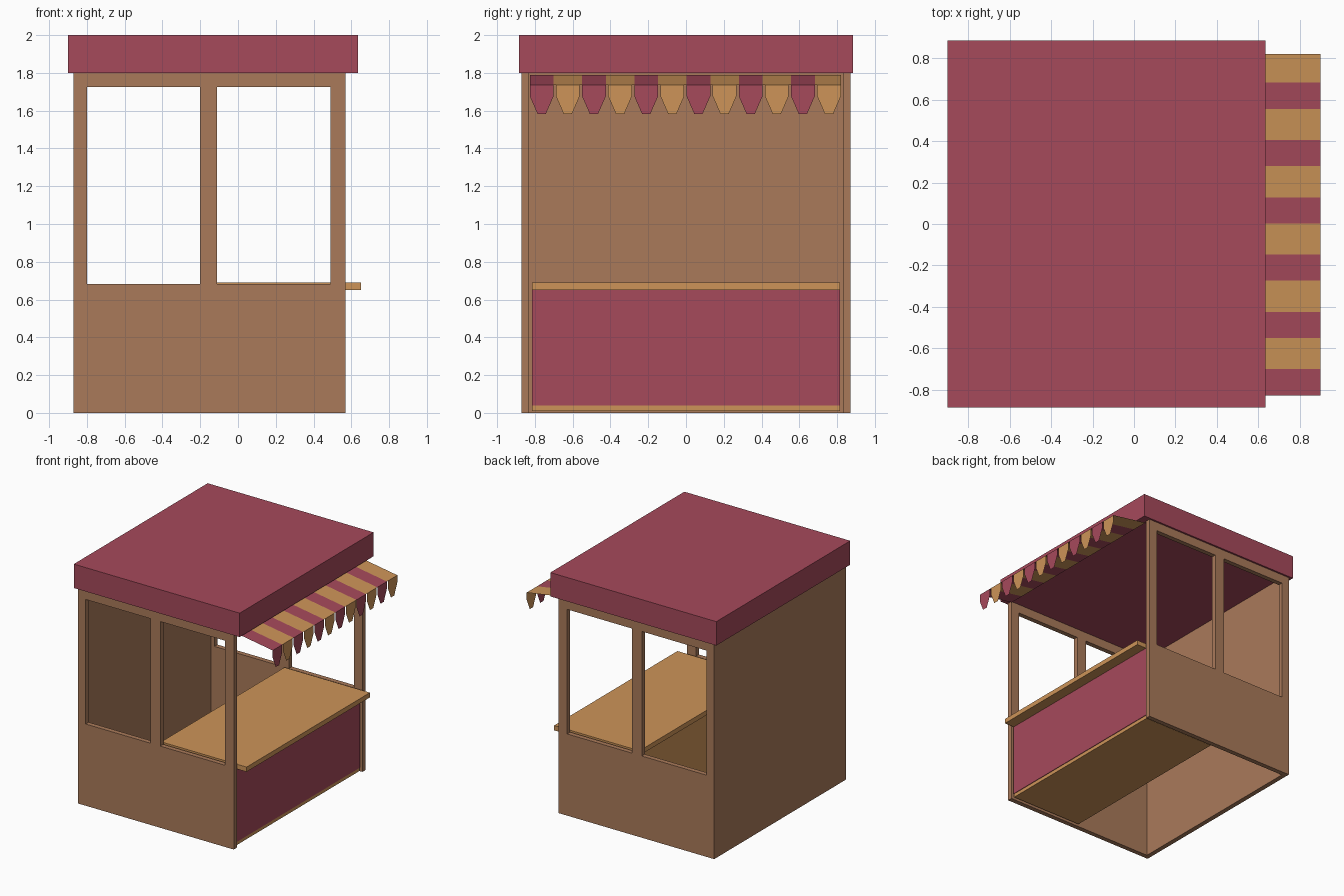
import bpy, bmesh

if "Cube" in bpy.data.objects:
    bpy.data.objects.remove(bpy.data.objects["Cube"])


def material(name, color):
    m = bpy.data.materials.new(name)
    m.diffuse_color = (*color, 1)
    m.use_nodes = True
    m.node_tree.nodes["Principled BSDF"].inputs["Base Color"].default_value = m.diffuse_color
    return m


BROWN = material("brown_wood", (0.40, 0.195, 0.102))
RED = material("red_paint", (0.38, 0.067, 0.105))
GOLD = material("gold_wood", (0.61, 0.296, 0.098))


def finish(name, bm, *mats):
    me = bpy.data.meshes.new(name)
    bm.to_mesh(me)
    bm.free()
    for m in mats:
        me.materials.append(m)
    ob = bpy.data.objects.new(name, me)
    bpy.context.collection.objects.link(ob)
    return ob


def box(name, x, y, z, mat):
    bm = bmesh.new()
    bmesh.ops.create_cube(bm, size=1)
    for v in bm.verts:
        v.co = [lo + (c + 0.5) * (hi - lo) for c, (lo, hi) in zip(v.co, (x, y, z))]
    return finish(name, bm, mat)


def window_wall(name, y0, y1):
    # Grid of cells with the two window cells left out, then extruded
    xs = [-0.87, -0.80, -0.20, -0.11, 0.49, 0.57]
    zs = [0, 0.683, 1.725, 1.8]
    bm = bmesh.new()
    grid = [[bm.verts.new((x, y0, z)) for z in zs] for x in xs]
    for i in range(5):
        for j in range(3):
            if j == 1 and i in (1, 3):
                continue
            bm.faces.new((grid[i][j], grid[i + 1][j], grid[i + 1][j + 1], grid[i][j + 1]))
    ext = bmesh.ops.extrude_face_region(bm, geom=bm.faces[:], use_keep_orig=True)
    for g in ext["geom"]:
        if isinstance(g, bmesh.types.BMVert):
            g.co.y = y1
    bmesh.ops.recalc_face_normals(bm, faces=bm.faces[:])
    return finish(name, bm, BROWN)


# Walls
window_wall("front_window_wall", -0.87, -0.83)
window_wall("back_window_wall", 0.83, 0.87)
box("rear_wall", (-0.87, -0.83), (-0.83, 0.83), (0, 1.8), BROWN)

# Roof slab
box("roof", (-0.90, 0.635), (-0.885, 0.885), (1.8, 2.0), RED)

# Counter: solid base, overhanging top and painted front panel
box("counter_base", (-0.11, 0.555), (-0.815, 0.815), (0.01, 0.65), GOLD)
box("counter_top", (-0.14, 0.65), (-0.815, 0.815), (0.65, 0.69), GOLD)
box("counter_front_panel", (0.555, 0.56), (-0.815, 0.815), (0.04, 0.65), RED)

# Striped awning: thin sloped stripes, each with a hanging pointed flap
canopy, valance = bmesh.new(), bmesh.new()
pitch, width, start = 0.1383, 0.126, -0.827
for i in range(12):
    a = start + i * pitch
    b = a + width
    gold = i % 2
    # Gold stripes are wider and fill the gaps between the red ones
    s = a - (pitch - width) if gold else a
    e = b + (pitch - width) if gold and i < 11 else b
    f = canopy.faces.new([canopy.verts.new(c) for c in (
        (0.57, s, 1.79), (0.90, s, 1.737), (0.90, e, 1.737), (0.57, e, 1.79))])
    f.material_index = gold
    profile = [(a, 1.737), (a, 1.677), (a + 0.041, 1.583),
               (b - 0.041, 1.583), (b, 1.677), (b, 1.737)]
    f = valance.faces.new([valance.verts.new((0.90, y, z)) for y, z in profile])
    f.material_index = gold
finish("awning_canopy", canopy, RED, GOLD)
finish("awning_flaps", valance, RED, GOLD)
